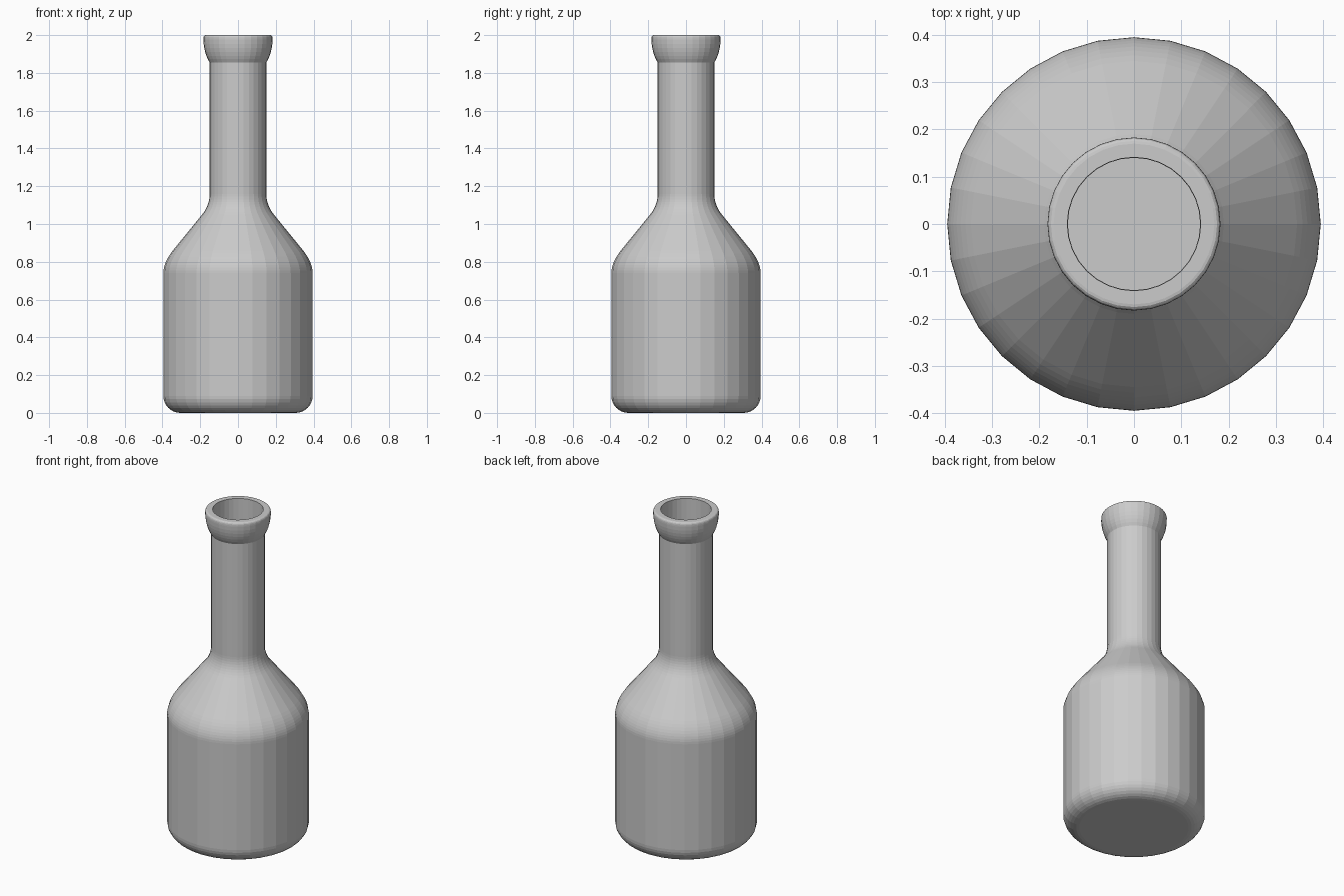
import bpy, bmesh, math
from mathutils import Vector

if "Cube" in bpy.data.objects:
    bpy.data.objects.remove(bpy.data.objects["Cube"])

SIDES = 32
WALL = 0.01


def bend(start, corner, end, steps=8):
    """Rounded corner of the profile as a quadratic curve of (radius, height) points."""
    a, b, c = Vector(start), Vector(corner), Vector(end)
    pts = []
    for i in range(steps + 1):
        t = i / steps
        pts.append(a * (1 - t) ** 2 + b * (2 * t * (1 - t)) + c * t ** 2)
    return [(p.x, p.y) for p in pts]


# Outer wall: base edge, shoulder and neck bends
base = [(0.305 + 0.09 * math.sin(a), 0.09 - 0.09 * math.cos(a))
        for a in (math.radians(90 * i / 8) for i in range(9))]
shoulder = bend((0.395, 0.74), (0.395, 0.796), (0.345, 0.86))
neck = bend((0.19, 1.05), (0.15, 1.10), (0.15, 1.16))
outer = base + shoulder + neck

# Flared lip with a softened rim
lip = bend((0.15, 1.855), (0.181, 1.905), (0.183, 1.975), 6)
lip += bend((0.183, 1.983), (0.183, 2.0), (0.17, 2.0), 4)

# Inner wall runs back down parallel to the outer one
inner = [(0.141, 2.0)] + [(r - WALL, z + (WALL if z < 0.1 else 0))
                          for r, z in reversed(outer)]

profile = [(0, 0)] + outer + lip + inner + [(0, WALL)]

# Turn the profile around the z axis
bm = bmesh.new()
verts = [bm.verts.new((r, 0, z)) for r, z in profile]
edges = [bm.edges.new(pair) for pair in zip(verts, verts[1:])]
bmesh.ops.spin(bm, geom=verts + edges, cent=(0, 0, 0), axis=(0, 0, 1),
               angle=math.tau, steps=SIDES, use_duplicate=False)
bmesh.ops.remove_doubles(bm, verts=bm.verts, dist=0.0005)
bmesh.ops.recalc_face_normals(bm, faces=bm.faces)

mesh = bpy.data.meshes.new("bottle")
bm.to_mesh(mesh)
bm.free()
bottle = bpy.data.objects.new("bottle", mesh)
bpy.context.collection.objects.link(bottle)
